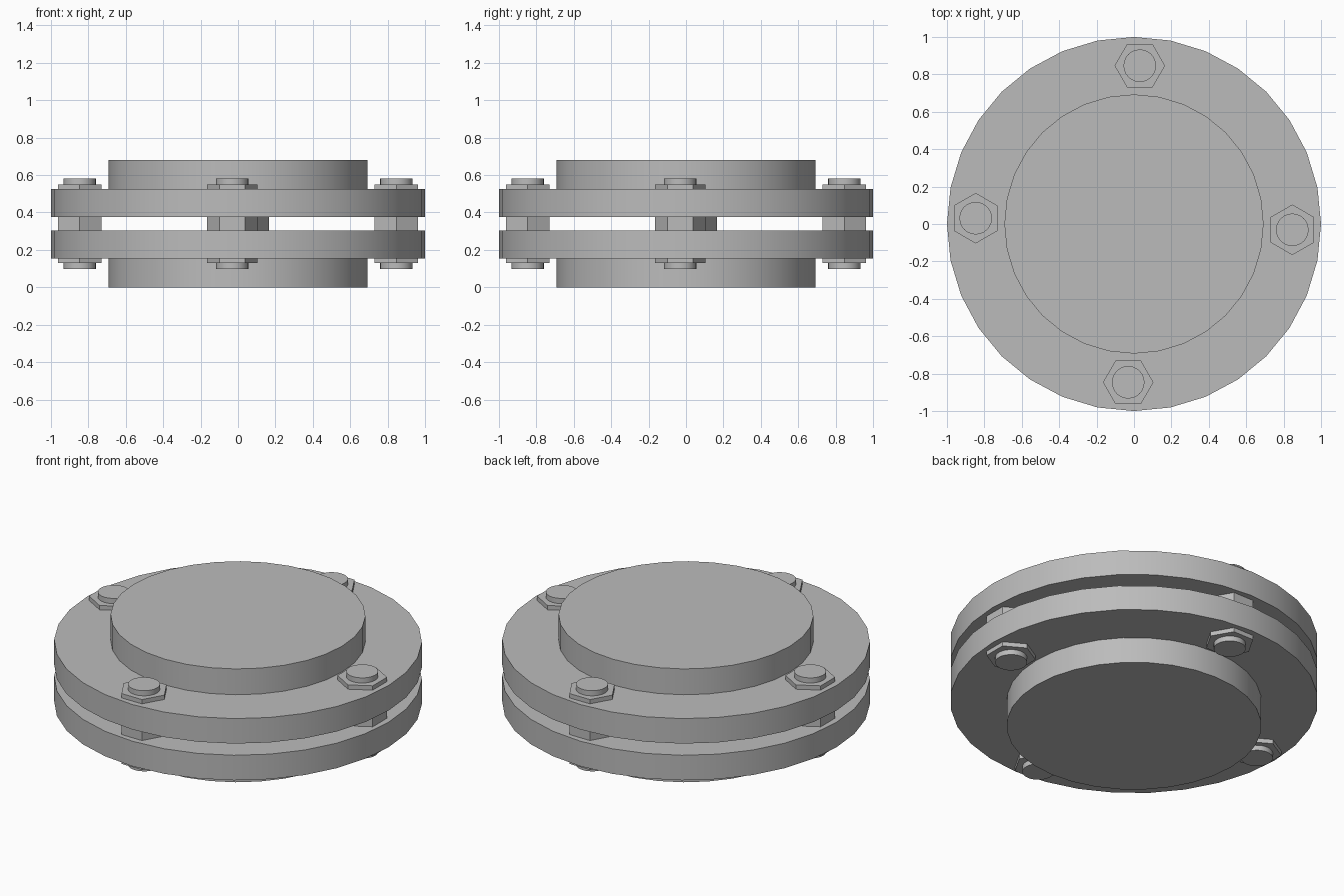
import bpy
import math

cube = bpy.data.objects.get("Cube")
if cube:
    bpy.data.objects.remove(cube, do_unlink=True)

steel = bpy.data.materials.new("grey steel")
steel.use_nodes = True
GREY = (0.5, 0.5, 0.5, 1)
steel.diffuse_color = GREY
steel.node_tree.nodes["Principled BSDF"].inputs["Base Color"].default_value = GREY


def disc(name, radius, bottom, top, sides=32, at=(0, 0), turn=0):
    """Closed prism between two heights."""
    bpy.ops.mesh.primitive_cylinder_add(
        vertices=sides, radius=radius, depth=top - bottom,
        location=(at[0], at[1], (bottom + top) / 2), rotation=(0, 0, turn))
    obj = bpy.context.object
    obj.name = name
    obj.data.materials.append(steel)
    bpy.ops.object.shade_smooth_by_angle(angle=math.radians(35))
    return obj


# Two facing flanges, each with a raised hub; the gap between is open
HEIGHT, HUB, FLANGE = 0.68, 0.155, 0.15
disc("lower_hub", 0.693, 0, HUB)
disc("lower_flange", 1, HUB, HUB + FLANGE)
disc("upper_flange", 1, HEIGHT - HUB - FLANGE, HEIGHT - HUB)
disc("upper_hub", 0.693, HEIGHT - HUB, HEIGHT)

# Four hexagonal spacers with round bolts through them
for i, side in enumerate(("left", "back", "right", "front")):
    quarter = i * math.pi / 2
    angle = quarter - math.radians(2.1)
    spot = (0.847 * math.cos(angle), 0.847 * math.sin(angle))
    disc(side + "_hex_nut", 0.135, 0.129, 0.551, 6, spot, quarter)
    disc(side + "_bolt", 0.087, 0.098, 0.582, 24, spot, quarter)
